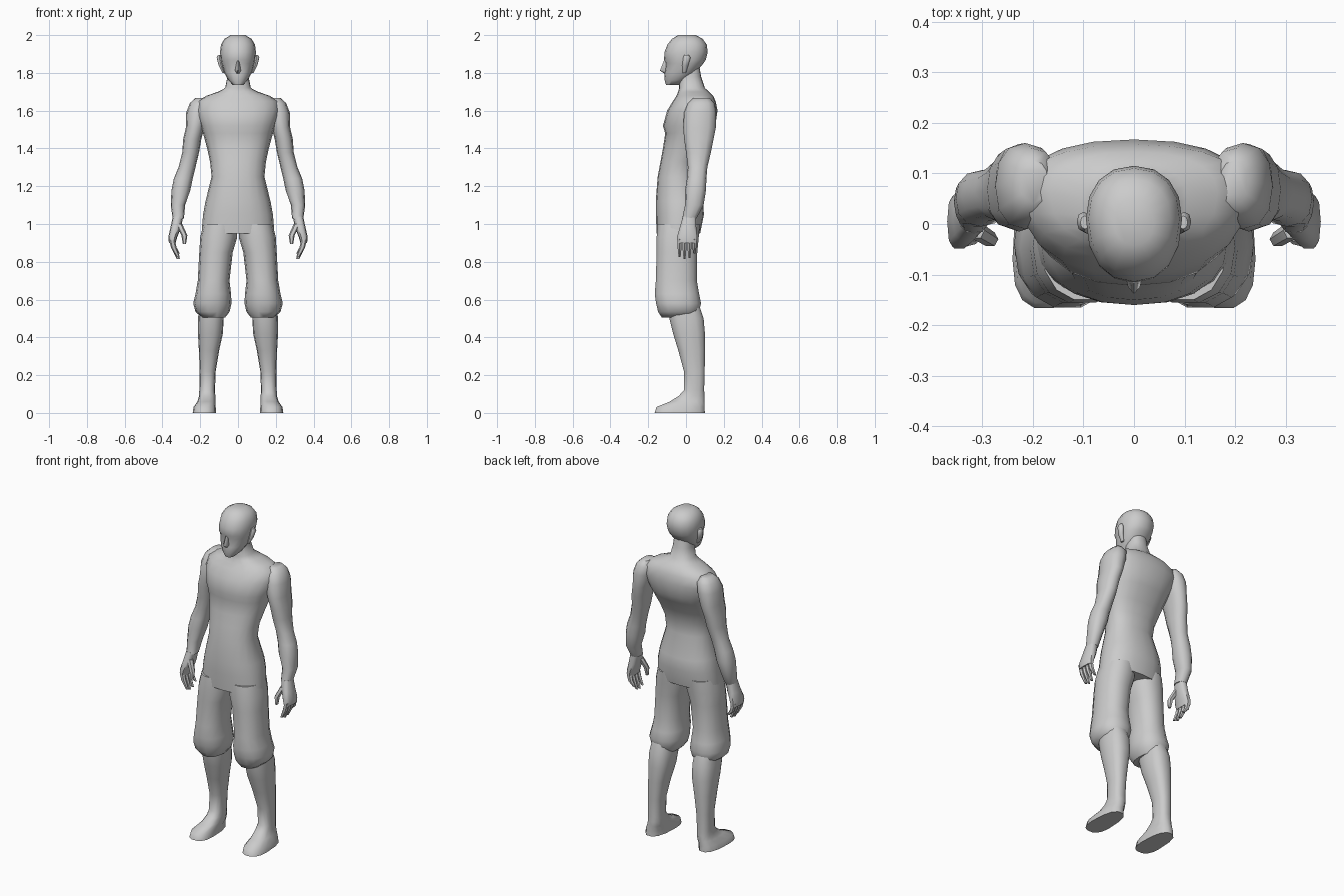
import bpy, bmesh, math


def ring(z, x0, x1, y0, y1, ym=None, sides=14, p=2.3):
    """Rounded outline at height z inside the given bounds; ym is where it is widest."""
    ym = (y0 + y1) / 2 if ym is None else ym
    cx, rx = (x0 + x1) / 2, (x1 - x0) / 2
    pts = []
    for i in range(sides):
        a = 2 * math.pi * i / sides
        c, s = math.cos(a), math.sin(a)
        ry = y1 - ym if s > 0 else ym - y0
        pts.append((cx + rx * math.copysign(abs(c) ** (2 / p), c),
                    ym + ry * math.copysign(abs(s) ** (2 / p), s), z))
    return pts


def loft(name, sections, sides=14, p=2.3, mirror=False, angle=50):
    """Skin a stack of outlines, cap both ends, smooth shade."""
    bm = bmesh.new()
    rows = [[bm.verts.new(v) for v in ring(*s, sides=sides, p=p)] for s in sections]
    for a, b in zip(rows, rows[1:]):
        for i in range(sides):
            j = (i + 1) % sides
            bm.faces.new((a[i], a[j], b[j], b[i]))
    bm.faces.new(rows[0])
    bm.faces.new(rows[-1])
    bmesh.ops.recalc_face_normals(bm, faces=bm.faces[:])
    me = bpy.data.meshes.new(name)
    bm.to_mesh(me)
    bm.free()
    me.shade_smooth()
    me.set_sharp_from_angle(angle=math.radians(angle))
    ob = bpy.data.objects.new(name, me)
    bpy.context.collection.objects.link(ob)
    if mirror:
        mod = ob.modifiers.new("mirror", 'MIRROR')
        mod.use_axis = (True, False, False)
        mod.use_mirror_merge = False
    return ob


def centred(rows):
    """(z, half width, front, back, widest y) -> symmetric section."""
    return [(z, -w, w, f, b, m) for z, w, f, b, m in rows]


# Torso and neck
loft("torso", centred([
    (0.95, .193, -.155, .075, -.04),
    (1.05, .185, -.160, .095, -.03),
    (1.12, .172, -.160, .090, -.03),
    (1.25, .140, -.150, .055, -.04),
    (1.33, .148, -.135, .060, -.03),
    (1.40, .163, -.122, .085, .00),
    (1.48, .185, -.110, .135, .02),
    (1.52, .197, -.122, .155, .03),
    (1.60, .225, -.100, .167, .06),
    (1.65, .215, -.070, .157, .07),
    (1.68, .165, -.050, .143, .06),
    (1.70, .105, -.042, .122, .05),
    (1.72, .068, -.036, .100, .03),
    (1.78, .056, -.040, .080, .02),
    (1.84, .050, -.030, .070, .02)]), sides=20)

# Head
loft("head", centred([
    (1.735, .026, -.105, -.03, -.07),
    (1.76, .050, -.113, .00, -.05),
    (1.80, .073, -.113, .05, -.02),
    (1.85, .088, -.107, .092, .00),
    (1.87, .092, -.116, .105, .00),
    (1.91, .095, -.114, .115, .01),
    (1.95, .090, -.098, .110, .01),
    (1.98, .072, -.074, .088, .01),
    (2.00, .038, -.042, .052, .00)]), sides=16, p=2.2)

# Nose
loft("nose", centred([
    (1.797, .010, -.116, -.09, -.10),
    (1.812, .018, -.138, -.09, -.10),
    (1.865, .007, -.117, -.09, -.10)]), sides=8, p=1.6)

# Ears
loft("ear", [
    (1.80, .068, .082, -.018, .000),
    (1.84, .078, .103, -.020, .012),
    (1.88, .085, .113, -.015, .024),
    (1.895, .088, .106, -.010, .016)], sides=8, mirror=True)

# Arms
loft("arm", [
    (1.668, .17, .225, .04, .125),
    (1.64, .15, .255, .01, .150),
    (1.59, .155, .274, -.01, .160),
    (1.51, .178, .276, -.015, .158),
    (1.45, .194, .290, -.01, .146),
    (1.38, .206, .295, .00, .132),
    (1.30, .225, .315, .010, .113),
    (1.24, .240, .340, .005, .108),
    (1.18, .252, .352, -.005, .106),
    (1.10, .280, .356, -.005, .093),
    (1.03, .286, .346, -.020, .056)], sides=12, mirror=True)

# Palms
loft("palm", [
    (1.04, .290, .345, -.018, .054),
    (0.98, .302, .358, -.035, .056),
    (0.93, .322, .369, -.050, .060),
    (0.90, .330, .366, -.046, .058)], sides=10, p=2.8, mirror=True)

# Fingers
for i, tip in enumerate((.825, .815, .82, .845)):
    y = -.034 + i * .026
    loft(f"finger_{i + 1}", [
        (0.92, .335, .365, y - .013, y + .013),
        (0.875, .325, .355, y - .012, y + .012),
        (tip, .308, .325, y - .006, y + .006)], sides=6, mirror=True)

# Thumbs
loft("thumb", [
    (1.00, .295, .330, -.030, .005),
    (0.94, .268, .300, -.045, -.015),
    (0.895, .275, .292, -.045, -.025)], sides=6, mirror=True)

# Baggy trouser legs gathered below the knee
loft("trouser_leg", [
    (1.00, .005, .183, -.152, .075),
    (0.93, .004, .200, -.158, .070),
    (0.85, .028, .205, -.158, .062),
    (0.70, .045, .213, -.162, .060),
    (0.63, .037, .225, -.168, .072),
    (0.58, .034, .237, -.161, .082),
    (0.535, .045, .225, -.150, .072),
    (0.505, .068, .190, -.130, .055)], sides=14, mirror=True)

# Bare lower legs running into the feet
loft("lower_leg_and_foot", [
    (0.56, .080, .205, -.095, .075),
    (0.50, .076, .212, -.090, .095),
    (0.42, .080, .212, -.070, .102),
    (0.33, .100, .207, -.042, .102),
    (0.22, .118, .203, -.012, .100),
    (0.12, .122, .205, -.012, .097),
    (0.09, .120, .206, -.040, .100),
    (0.06, .120, .215, -.088, .101),
    (0.032, .118, .235, -.158, .102, -.06),
    (0.00, .116, .240, -.168, .103, -.07)], sides=14, p=2.5, mirror=True)
